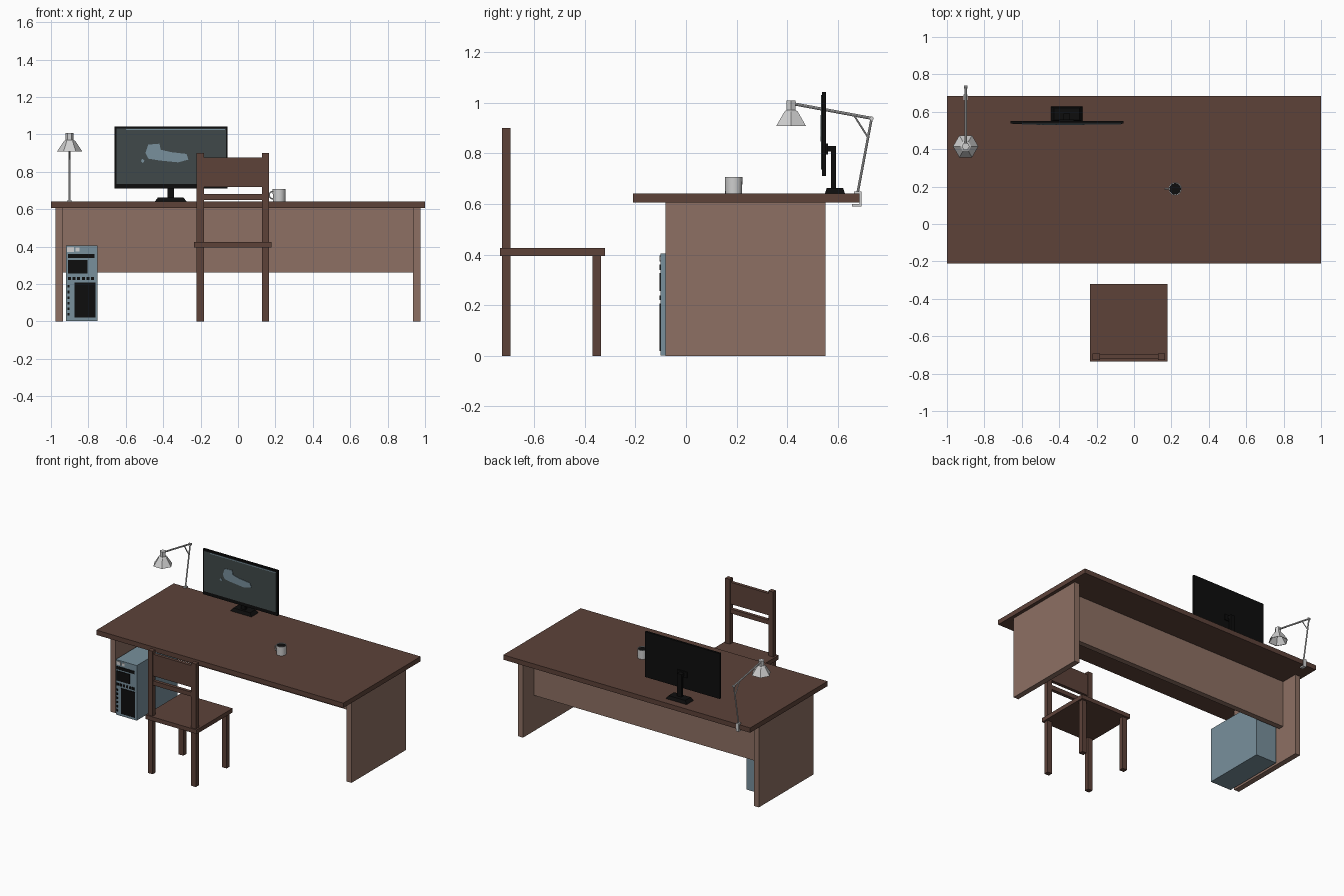
import bpy, bmesh, math
from mathutils import Vector

if "Cube" in bpy.data.objects:
    bpy.data.objects.remove(bpy.data.objects["Cube"], do_unlink=True)


def material(name, rgb):
    lin = [((c / 255 + 0.055) / 1.055) ** 2.4 if c > 10 else c / 255 / 12.92 for c in rgb]
    m = bpy.data.materials.new(name)
    m.use_nodes = True
    m.diffuse_color = (*lin, 1)
    m.node_tree.nodes["Principled BSDF"].inputs["Base Color"].default_value = (*lin, 1)
    return m


DARK_WOOD = material("dark brown wood", (93, 66, 57))
LIGHT_WOOD = material("light brown wood", (141, 112, 99))
BLUE = material("blue grey", (120, 144, 156))
SCREEN = material("screen grey", (64, 73, 74))
BLACK = material("black", (13, 13, 13))
METAL = material("light grey", (208, 208, 208))


def finish(name, bm, mat):
    bmesh.ops.recalc_face_normals(bm, faces=bm.faces)
    mesh = bpy.data.meshes.new(name)
    bm.to_mesh(mesh)
    bm.free()
    mesh.materials.append(mat)
    ob = bpy.data.objects.new(name, mesh)
    bpy.context.collection.objects.link(ob)
    return ob


def box(name, x, y, z, mat, taper=1.0):
    """Box from (min, max) ranges; taper scales the top face."""
    bm = bmesh.new()
    bmesh.ops.create_cube(bm, size=1)
    for v in bm.verts:
        s = taper if v.co.z > 0 else 1
        unit = (v.co.x * s, v.co.y * s, v.co.z)
        v.co = [(a + b) / 2 + u * (b - a) for u, (a, b) in zip(unit, (x, y, z))]
    return finish(name, bm, mat)


def rod(name, start, end, radius, mat, sides=8):
    a, b = Vector(start), Vector(end)
    bm = bmesh.new()
    bmesh.ops.create_cone(bm, cap_ends=True, segments=sides, radius1=radius,
                          radius2=radius, depth=(b - a).length)
    turn = (b - a).to_track_quat("Z", "Y")
    for v in bm.verts:
        v.co = turn @ v.co + (a + b) / 2
    return finish(name, bm, mat)


def lathe(name, profile, sides, centre, mat):
    """Turn (radius, height) points around a vertical axis."""
    bm = bmesh.new()
    verts = [bm.verts.new((r, 0, z)) for r, z in profile]
    edges = [bm.edges.new(p) for p in zip(verts, verts[1:])]
    bmesh.ops.spin(bm, geom=verts + edges, angle=math.tau, steps=sides,
                   axis=(0, 0, 1), cent=(0, 0, 0))
    bmesh.ops.remove_doubles(bm, verts=bm.verts, dist=0.0005)
    bmesh.ops.translate(bm, verts=bm.verts, vec=(*centre, 0))
    return finish(name, bm, mat)


def smooth(ob):
    bpy.ops.object.select_all(action="DESELECT")
    ob.select_set(True)
    bpy.context.view_layer.objects.active = ob
    bpy.ops.object.shade_smooth_by_angle(angle=math.radians(40))


# Desk
box("desk_top", (-1, 1), (-0.21, 0.685), (0.605, 0.64), DARK_WOOD)
for side, s in (("left", 1), ("right", -1)):
    box(f"desk_{side}_panel", sorted((0.935 * s, 0.975 * s)), (-0.08, 0.55), (0, 0.605), LIGHT_WOOD)
box("desk_modesty_panel", (-0.935, 0.935), (0.385, 0.425), (0.262, 0.605), LIGHT_WOOD)

# Chair
MID = -0.027
box("chair_seat", (-0.235, 0.18), (-0.735, -0.32), (0.395, 0.425), DARK_WOOD)
for side, s in (("left", 1), ("right", -1)):
    span = sorted((MID + 0.156 * s, MID + 0.194 * s))
    box(f"chair_front_leg_{side}", span, (-0.37, -0.335), (0, 0.395), DARK_WOOD)
    box(f"chair_back_post_{side}", span, (-0.726, -0.692), (0, 0.9), DARK_WOOD)
for name, z in (("chair_back_panel", (0.718, 0.877)), ("chair_back_rail", (0.65, 0.682))):
    box(name, (MID - 0.157, MID + 0.157), (-0.721, -0.697), z, DARK_WOOD)

# Computer tower with vents and buttons
box("tower_case", (-0.92, -0.75), (-0.1, 0.37), (0.002, 0.405), BLUE)
FRONT = (-0.104, -0.099)
box("tower_drive_slot", (-0.91, -0.767), FRONT, (0.338, 0.36), BLACK)
box("tower_upper_vent", (-0.91, -0.805), FRONT, (0.255, 0.327), BLACK)
box("tower_lower_vent", (-0.875, -0.763), FRONT, (0.02, 0.207), BLACK)
box("tower_power_button", (-0.915, -0.878), FRONT, (0.372, 0.397), METAL)
box("tower_reset_button", (-0.868, -0.848), FRONT, (0.374, 0.394), METAL)
for i in range(6):
    x, z = -0.91 + i * 0.025, 0.03 + i * 0.03
    box(f"tower_slit_{i}", (x, x + 0.016), FRONT, (0.22, 0.238), BLACK)
    box(f"tower_dot_{i}", (-0.912, -0.902), FRONT, (z, z + 0.014), BLACK)

# Monitor
box("monitor_body", (-0.66, -0.055), (0.536, 0.552), (0.71, 1.042), BLACK)
box("monitor_screen", (-0.65, -0.065), (0.534, 0.537), (0.735, 1.03), SCREEN)
box("screen_top_line", (-0.6, -0.07), (0.5325, 0.535), (1.022, 1.029), BLUE)
bm = bmesh.new()
outline = [(-.48, .945), (-.42, .95), (-.413, .918), (-.36, .905), (-.275, .895),
           (-.265, .865), (-.32, .85), (-.42, .86), (-.48, .87), (-.495, .9)]
bm.faces.new([bm.verts.new((x, 0.532, z)) for x, z in outline])
bm.faces.new([bm.verts.new((-.51 + .01 * dx, 0.532, .858 + .012 * dz))
              for dx, dz in ((-1, 0), (0, -1), (1, 0), (0, 1))])
picture = finish("screen_picture", bm, BLUE)
thick = picture.modifiers.new("thickness", "SOLIDIFY")
thick.thickness, thick.offset = 0.003, 0
box("monitor_stand_base", (-0.445, -0.275), (0.548, 0.628), (0.64, 0.663), BLACK, 0.8)
box("monitor_stand_column", (-0.377, -0.343), (0.573, 0.592), (0.66, 0.828), BLACK)
box("monitor_stand_arm", (-0.377, -0.343), (0.552, 0.592), (0.806, 0.828), BLACK)
box("monitor_mount_plate", (-0.4, -0.32), (0.551, 0.56), (0.795, 0.838), BLACK)

# Mug
CUP = (0.22, 0.188)
smooth(lathe("mug_body", [(0, 0.641), (0.033, 0.641), (0.035, 0.707), (0.031, 0.707),
                          (0.03, 0.66), (0, 0.66)], 20, CUP, METAL))
rod("mug_drink", (*CUP, 0.69), (*CUP, 0.702), 0.0315, BLACK, 20)
curve = bpy.data.curves.new("mug_handle", "CURVE")
curve.dimensions = "3D"
curve.bevel_depth, curve.bevel_resolution = 0.004, 1
spline = curve.splines.new("POLY")
spline.points.add(8)
for i, p in enumerate(spline.points):
    a = math.pi * i / 8
    p.co = (CUP[0] - 0.033 - 0.02 * math.sin(a), CUP[1], 0.675 + 0.02 * math.cos(a), 1)
curve.materials.append(METAL)
bpy.context.collection.objects.link(bpy.data.objects.new("mug_handle", curve))

# Desk lamp
LX = -0.9
for name, y, z in (("back", (0.685, 0.692), (0.59, 0.648)), ("top_jaw", (0.664, 0.692), (0.64, 0.648)),
                   ("bottom_jaw", (0.655, 0.692), (0.59, 0.6))):
    box(f"lamp_clamp_{name}", (LX - 0.011, LX + 0.011), y, z, METAL)
for name, p, q, r in (("lower_arm", (0.677, 0.64), (0.733, 0.938), 0.005),
                      ("upper_arm", (0.737, 0.937), (0.425, 0.995), 0.006),
                      ("brace", (0.717, 0.865), (0.665, 0.947), 0.0035)):
    rod(f"lamp_{name}", (LX, *p), (LX, *q), r, METAL)
rod("lamp_elbow", (LX - 0.009, 0.733, 0.937), (LX + 0.009, 0.733, 0.937), 0.008, METAL)
lathe("lamp_shade", [(0, 1.008), (0.021, 1.008), (0.021, 0.97), (0.03, 0.965), (0.068, 0.907),
                     (0.064, 0.907), (0.026, 0.962), (0, 0.962)], 6, (LX, 0.415), METAL)
